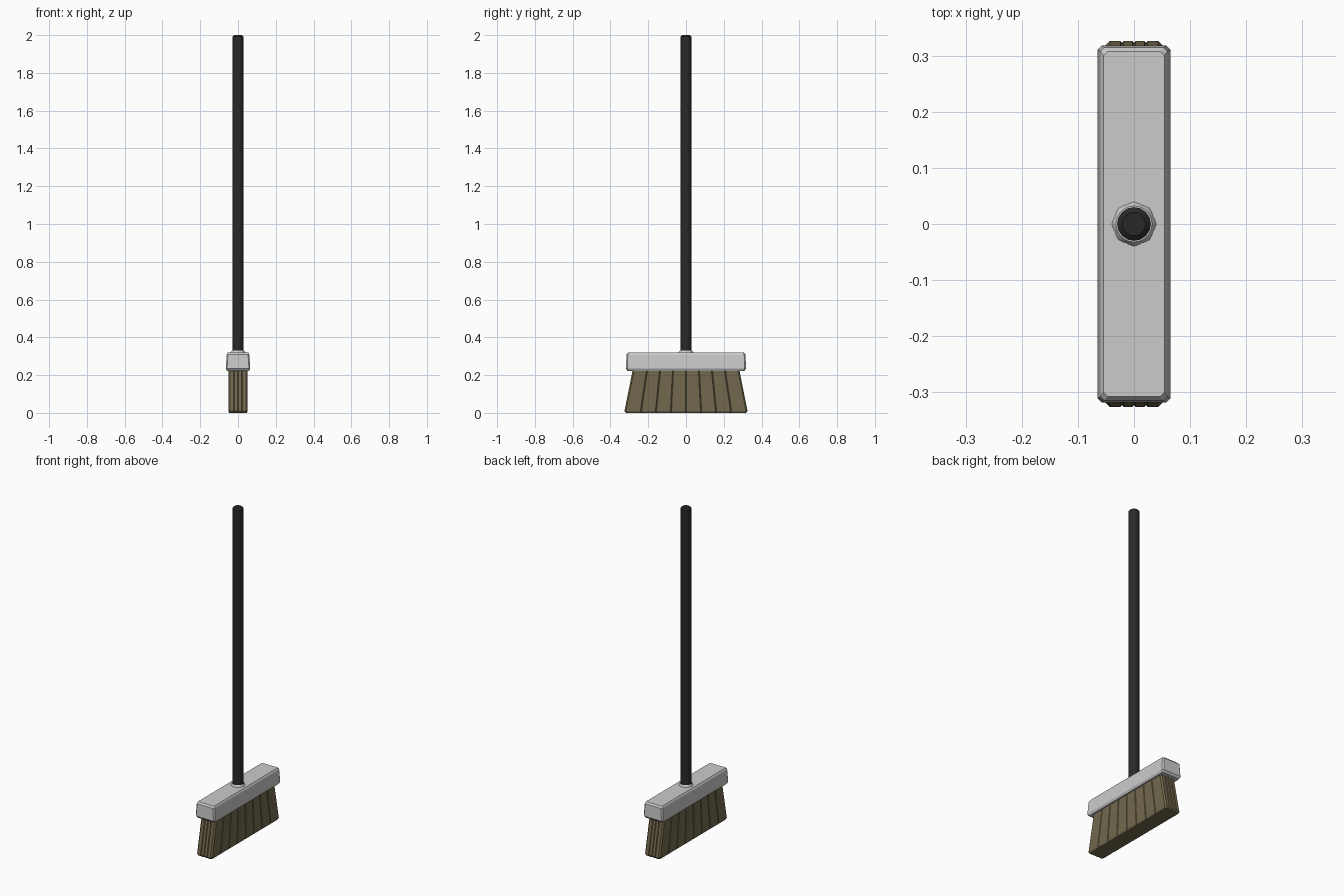
import bpy, bmesh, math

if "Cube" in bpy.data.objects:
    bpy.data.objects.remove(bpy.data.objects["Cube"])


def paint(obj, name, rgb):
    mat = bpy.data.materials.new(name)
    mat.diffuse_color = (*rgb, 1)
    mat.use_nodes = True
    mat.node_tree.nodes["Principled BSDF"].inputs["Base Color"].default_value = mat.diffuse_color
    obj.data.materials.append(mat)


def loft(name, rings):
    """Skin a closed solid through equal-length rings, bottom to top."""
    bm = bmesh.new()
    loops = [[bm.verts.new(p) for p in ring] for ring in rings]
    n = len(loops[0])
    for a, b in zip(loops, loops[1:]):
        for i in range(n):
            j = (i + 1) % n
            bm.faces.new((a[i], a[j], b[j], b[i]))
    bm.faces.new(loops[0][::-1])
    bm.faces.new(loops[-1])
    bmesh.ops.recalc_face_normals(bm, faces=bm.faces)
    mesh = bpy.data.meshes.new(name)
    bm.to_mesh(mesh)
    bm.free()
    obj = bpy.data.objects.new(name, mesh)
    bpy.context.collection.objects.link(obj)
    return obj


def block_ring(hx, hy, z, c=0.007):
    """Rectangle with chamfered corners."""
    return [(hx, c - hy, z), (hx, hy - c, z), (hx - c, hy, z), (c - hx, hy, z),
            (-hx, hy - c, z), (-hx, c - hy, z), (c - hx, -hy, z), (hx - c, -hy, z)]


def circle_ring(r, z, n, wave=0.0):
    return [((r + wave * math.cos(8 * t)) * math.cos(t),
             (r + wave * math.cos(8 * t)) * math.sin(t), z)
            for t in (2 * math.pi * i / n for i in range(n))]


def tuft_side(a, b, tufts, groove=0.003, half=0.003):
    """Straight side from a to b with a V groove between neighbouring tufts."""
    dx, dy = b[0] - a[0], b[1] - a[1]
    length = math.hypot(dx, dy)
    ux, uy = dx / length, dy / length
    pts = [a]
    for i in range(1, tufts):
        d = length * i / tufts
        for off, depth in ((-half, 0), (0, groove), (half, 0)):
            pts.append((a[0] + ux * (d + off) - uy * depth,
                        a[1] + uy * (d + off) + ux * depth))
    return pts + [b]


def bristle_ring(hx, hy, z, c=0.008):
    corners = block_ring(hx, hy, z, c)
    pts = []
    for k, tufts in enumerate((8, 4, 8, 4)):
        pts += tuft_side(corners[2 * k][:2], corners[2 * k + 1][:2], tufts)
    return [(x, y, z) for x, y in pts]


# Flared bristle bundle
bristles = loft("bristles", [bristle_ring(0.046, 0.318, 0.0),
                             bristle_ring(0.051, 0.326, 0.010),
                             bristle_ring(0.050, 0.281, 0.235)])
paint(bristles, "bristle_brown", (0.17, 0.14, 0.075))

# Tapered head block with bevelled edges
loft("head_block", [block_ring(0.058, 0.308, 0.222),
                    block_ring(0.065, 0.318, 0.234),
                    block_ring(0.060, 0.315, 0.309),
                    block_ring(0.054, 0.307, 0.319)])

# Fluted collar around the handle base
loft("handle_collar", [circle_ring(0.038, 0.305, 32, 0.0015),
                       circle_ring(0.038, 0.320, 32, 0.0015),
                       circle_ring(0.032, 0.330, 32)])

# Long pole with a bevelled tip
handle = loft("handle", [circle_ring(0.030, 0.300, 16),
                         circle_ring(0.030, 1.992, 16),
                         circle_ring(0.021, 2.0, 16)])
paint(handle, "handle_black", (0.022, 0.022, 0.022))

for name in ("handle", "handle_collar"):
    bpy.ops.object.select_all(action='DESELECT')
    obj = bpy.data.objects[name]
    obj.select_set(True)
    bpy.context.view_layer.objects.active = obj
    bpy.ops.object.shade_smooth_by_angle(angle=math.radians(25))
